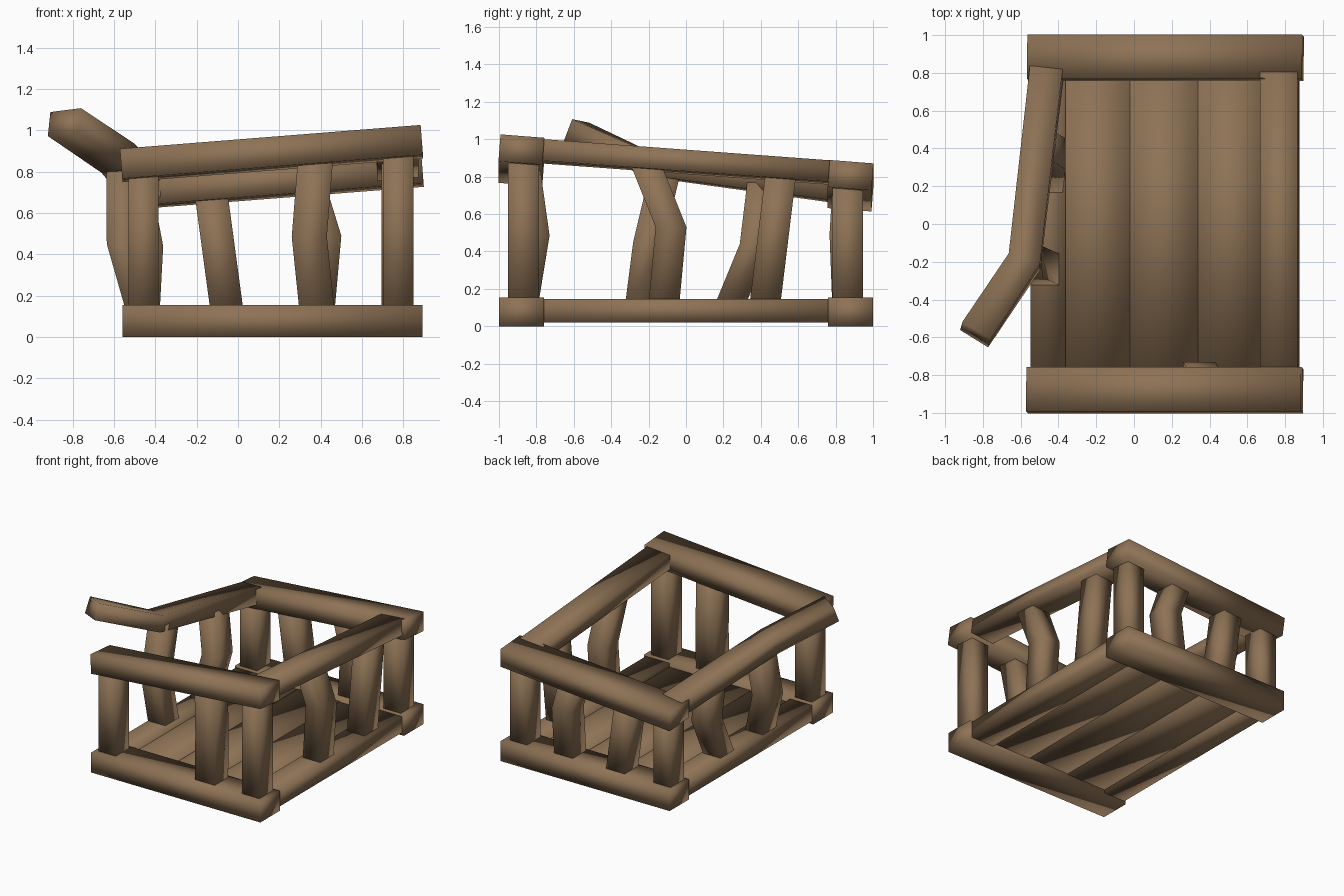
import bpy, bmesh
from mathutils import Vector

if "Cube" in bpy.data.objects:
    bpy.data.objects.remove(bpy.data.objects["Cube"])

wood = bpy.data.materials.new("brown wood")
wood.diffuse_color = (0.27, 0.17, 0.092, 1)
wood.use_nodes = True
wood.node_tree.nodes["Principled BSDF"].inputs["Base Color"].default_value = wood.diffuse_color


def beam(name, pts, width, height, up=(0, 0, 1), axes=None):
    """Square-section beam swept along points; axes fixes the section plane."""
    pts = [Vector(p) for p in pts]
    bm = bmesh.new()
    rings = []
    for i, p in enumerate(pts):
        a, b = pts[max(i - 1, 0)], pts[min(i + 1, len(pts) - 1)]
        t = ((b - p).normalized() + (p - a).normalized()).normalized()
        if axes:
            s, u = Vector(axes[0]), Vector(axes[1])
        else:
            s = t.cross(Vector(up)).normalized()
            u = s.cross(t).normalized()
        s, u = s * width / 2, u * height / 2
        rings.append([bm.verts.new(p + s * m + u * n)
                      for m, n in ((-1, -1), (1, -1), (1, 1), (-1, 1))])
    for r, q in zip(rings, rings[1:]):
        for k in range(4):
            j = (k + 1) % 4
            bm.faces.new((r[k], r[j], q[j], q[k]))
    bm.faces.new(rings[0][::-1])
    bm.faces.new(rings[-1])
    bmesh.ops.recalc_face_normals(bm, faces=bm.faces)
    # soft shading runs over the edges, as on a carved log
    for f in bm.faces:
        f.smooth = True
    me = bpy.data.meshes.new(name)
    bm.to_mesh(me)
    bm.free()
    me.materials.append(wood)
    ob = bpy.data.objects.new(name, me)
    bpy.context.collection.objects.link(ob)
    return ob


def post(name, pts, w=0.16, d=0.165):
    return beam(name, pts, w, d, axes=((1, 0, 0), (0, 1, 0)))


# base frame
beam("base_front_log", [(-0.56, -0.88, 0.077), (0.892, -0.88, 0.077)], 0.24, 0.154)
beam("base_back_log", [(-0.56, 0.88, 0.077), (0.892, 0.88, 0.077)], 0.24, 0.154)
beam("base_left_log", [(-0.455, -0.8, 0.083), (-0.455, 0.8, 0.083)], 0.185, 0.125)
beam("base_right_log", [(0.775, -0.8, 0.083), (0.775, 0.8, 0.083)], 0.2, 0.125)

# floor planks
for i, (x0, x1, top) in enumerate([(-0.38, -0.02, 0.115), (-0.02, 0.34, 0.12), (0.34, 0.69, 0.115)]):
    x = (x0 + x1) / 2
    beam(f"floor_plank_{i + 1}", [(x, -0.8, top - 0.035), (x, 0.8, top - 0.035)], x1 - x0, 0.07)

# tilted top frame
tilt = (-0.079, 0.078, 1)
beam("top_front_log", [(-0.565, -0.88, 0.83), (0.89, -0.88, 0.945)], 0.235, 0.145, tilt)
beam("top_back_log", [(-0.56, 0.88, 0.695), (0.893, 0.88, 0.808)], 0.235, 0.145, tilt)
beam("top_right_rail", [(0.77, -0.8, 0.938), (0.77, 0.8, 0.82)], 0.2, 0.115, tilt)
# broken left rail, bent outward
beam("top_left_rail", [(-0.46, 0.82, 0.725), (-0.58, -0.2, 0.865), (-0.84, -0.585, 1.04)],
     0.175, 0.125, tilt)

# corner posts
for side, x in (("left", -0.457), ("right", 0.775)):
    for end, y, top in (("front", -0.868, 0.83), ("back", 0.865, 0.69)):
        z = top + 0.078 * (x + 0.56)
        post(f"{end}_{side}_corner_post", [(x, y, 0.08), (x, y, z)], 0.147)

# crooked middle posts
post("front_post", [(0.385, -0.875, 0.1), (0.345, -0.812, 0.485), (0.378, -0.87, 0.9)], 0.17)
post("back_bent_post", [(0.385, 0.865, 0.1), (0.42, 0.85, 0.49), (0.34, 0.865, 0.75)])
post("back_straight_post", [(-0.05, 0.865, 0.1), (-0.135, 0.865, 0.73)])
post("right_bent_post", [(0.77, -0.12, 0.1), (0.77, -0.08, 0.53), (0.77, -0.22, 0.88)], 0.15)
post("right_straight_post", [(0.77, 0.42, 0.1), (0.77, 0.51, 0.84)], 0.15)
post("left_front_post", [(-0.46, -0.245, 0.1), (-0.56, -0.2, 0.45), (-0.562, -0.105, 0.85)], 0.15)
post("left_back_post", [(-0.455, 0.23, 0.1), (-0.437, 0.37, 0.44), (-0.5, 0.41, 0.77)], 0.15)
